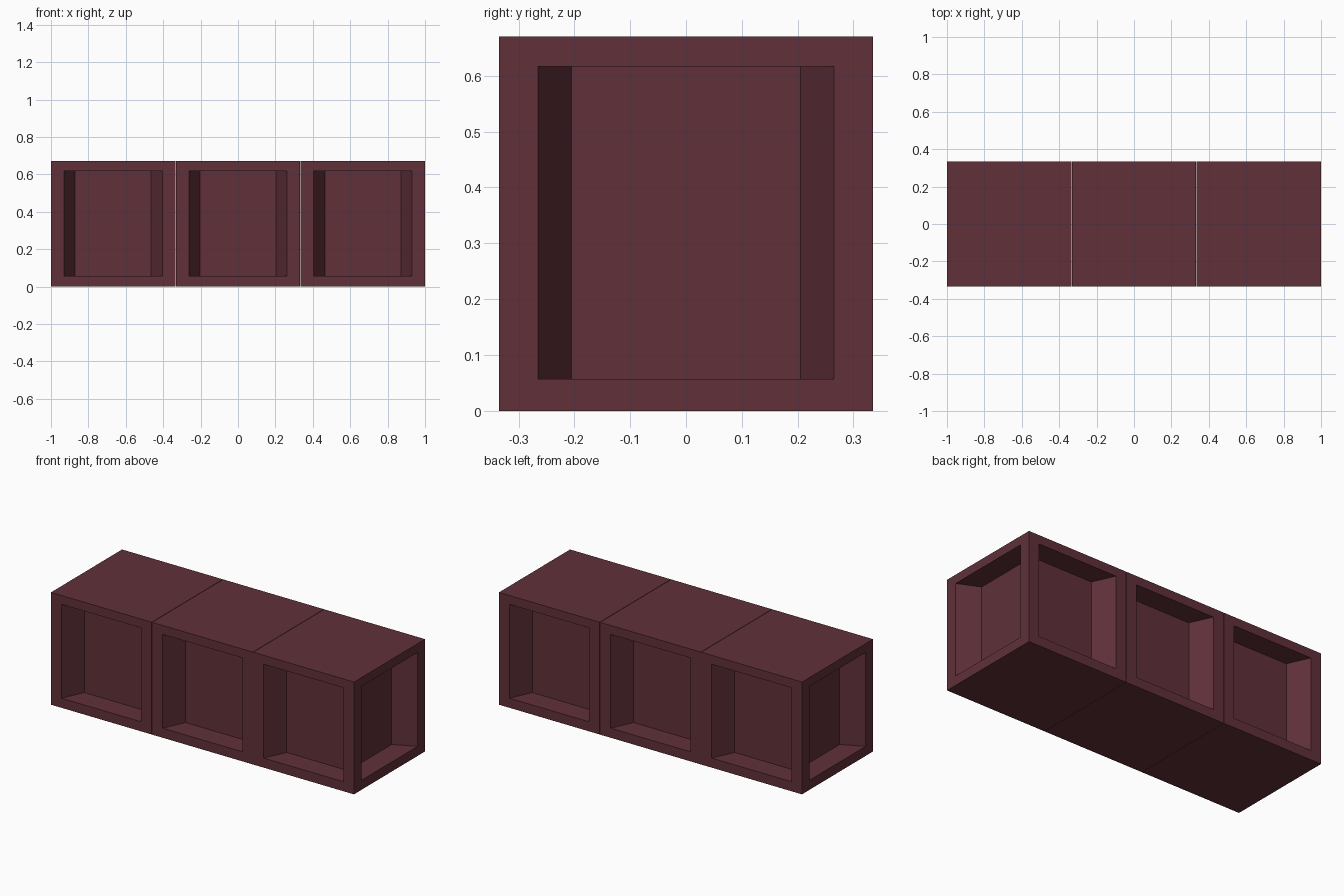
import bpy, bmesh, math
from mathutils import Matrix, Vector

if "Cube" in bpy.data.objects:
    bpy.data.objects.remove(bpy.data.objects["Cube"])

H = 0.335          # half size of one block
WIDTH = 0.665      # width of one block along x (leaves a hairline gap)

mat = bpy.data.materials.new("dark maroon")
mat.diffuse_color = (0.117, 0.030, 0.041, 1)
mat.use_nodes = True
mat.node_tree.nodes["Principled BSDF"].inputs["Base Color"].default_value = mat.diffuse_color

# Each side: outer rim, opening, recessed panel as (half width, z0, z1, depth)
RINGS = [(H, 0, 0.67, 0), (0.265, 0.057, 0.617, 0), (0.205, 0.057, 0.617, 0.13)]


def make_block(name, x):
    bm = bmesh.new()
    # four recessed sides
    for k in range(4):
        rot = Matrix.Rotation(k * math.pi / 2, 3, 'Z')
        loops = []
        for w, z0, z1, d in RINGS:
            pts = [(-w, z0), (w, z0), (w, z1), (-w, z1)]
            loops.append([bm.verts.new(rot @ Vector((px, d - H, pz))) for px, pz in pts])
        for a, b in zip(loops, loops[1:]):
            for i in range(4):
                j = (i + 1) % 4
                bm.faces.new((a[i], a[j], b[j], b[i]))
        bm.faces.new(loops[-1])
    # plain top and bottom
    sq = [(-H, -H), (H, -H), (H, H), (-H, H)]
    bm.faces.new([bm.verts.new((px, py, 2 * H)) for px, py in sq])
    bm.faces.new([bm.verts.new((px, py, 0)) for px, py in reversed(sq)])
    bmesh.ops.remove_doubles(bm, verts=bm.verts, dist=1e-5)
    bmesh.ops.scale(bm, vec=(WIDTH / (2 * H), 1, 1), verts=bm.verts)
    me = bpy.data.meshes.new(name)
    bm.to_mesh(me)
    bm.free()
    me.materials.append(mat)
    ob = bpy.data.objects.new(name, me)
    ob.location.x = x
    bpy.context.collection.objects.link(ob)


# three blocks in a row
for name, s in (("left_block", -1), ("middle_block", 0), ("right_block", 1)):
    make_block(name, s * (1 - WIDTH / 2))
